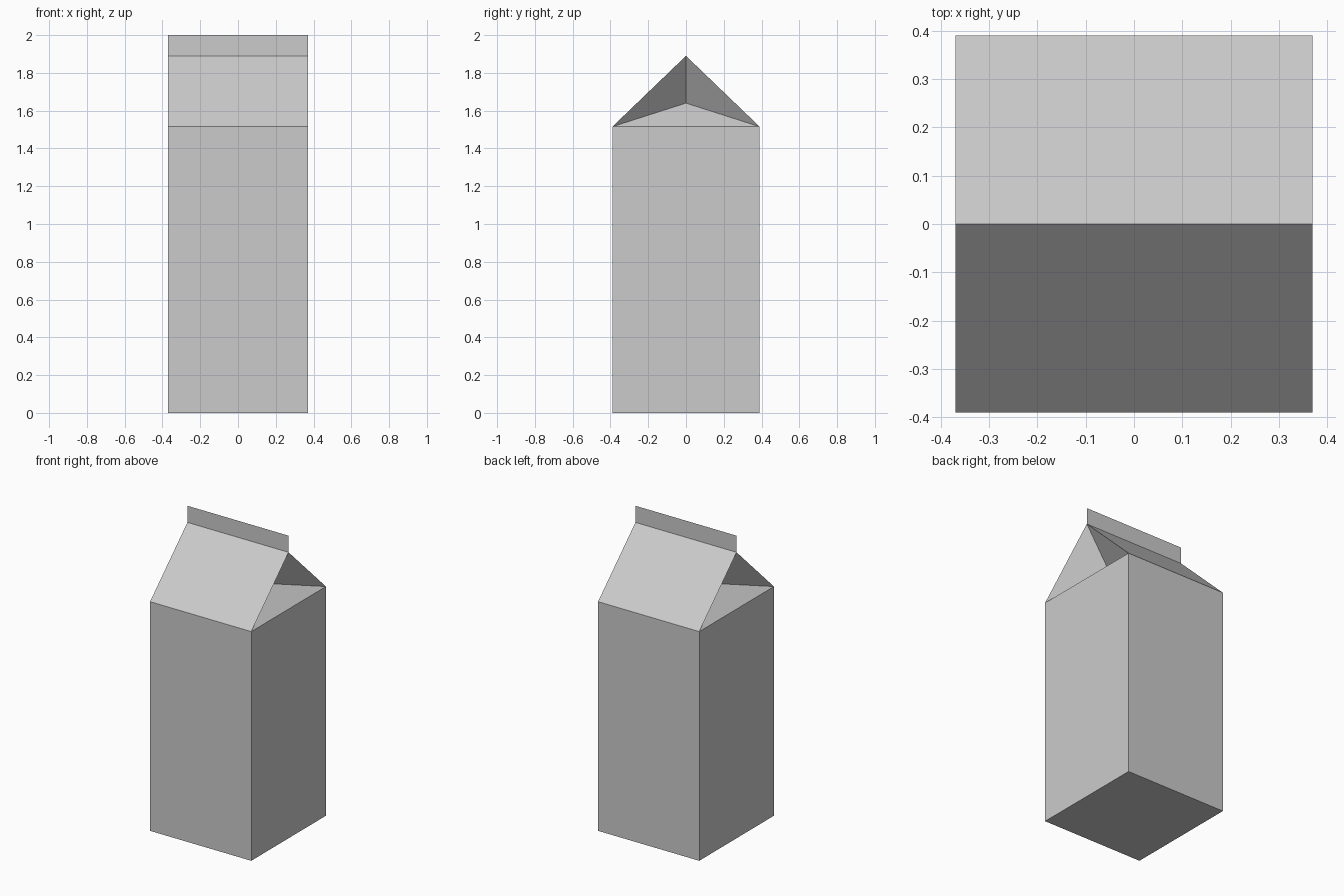
import bpy, bmesh

if "Cube" in bpy.data.objects:
    bpy.data.objects.remove(bpy.data.objects["Cube"])

HX, HY = 0.37, 0.39             # half width, half depth
Z_BODY, Z_FOLD, Z_RIDGE, Z_TOP = 1.515, 1.64, 1.89, 2.0
X_FOLD = 0.205                  # inward crease of the gusset


def make_object(name, bm):
    mesh = bpy.data.meshes.new(name)
    bm.to_mesh(mesh)
    bm.free()
    obj = bpy.data.objects.new(name, mesh)
    bpy.context.collection.objects.link(obj)
    return obj


# Carton: box walls and base, sloping roof, tucked-in gable ends
bm = bmesh.new()
corners = [(-HX, -HY), (HX, -HY), (HX, HY), (-HX, HY)]
low = [bm.verts.new((x, y, 0)) for x, y in corners]
top = [bm.verts.new((x, y, Z_BODY)) for x, y in corners]
bm.faces.new(low[::-1])
for i in range(4):
    j = (i + 1) % 4
    bm.faces.new((low[i], low[j], top[j], top[i]))

ridge = [bm.verts.new((s * HX, 0, Z_RIDGE)) for s in (-1, 1)]
fold = [bm.verts.new((s * X_FOLD, 0, Z_FOLD)) for s in (-1, 1)]
bm.faces.new((top[0], top[1], ridge[1], ridge[0]))
bm.faces.new((top[2], top[3], ridge[0], ridge[1]))

# Each end: one sloping ledge and two gusset triangles
for a, b, f, r in ((top[1], top[2], fold[1], ridge[1]),
                   (top[3], top[0], fold[0], ridge[0])):
    bm.faces.new((a, b, f))
    bm.faces.new((b, r, f))
    bm.faces.new((r, a, f))
bmesh.ops.recalc_face_normals(bm, faces=bm.faces)
make_object("carton_body", bm)

# Flat sealed strip standing on the ridge
bm = bmesh.new()
bm.faces.new([bm.verts.new((x, 0, z)) for x, z in
              ((-HX, Z_RIDGE), (HX, Z_RIDGE), (HX, Z_TOP), (-HX, Z_TOP))])
make_object("top_seal", bm)
